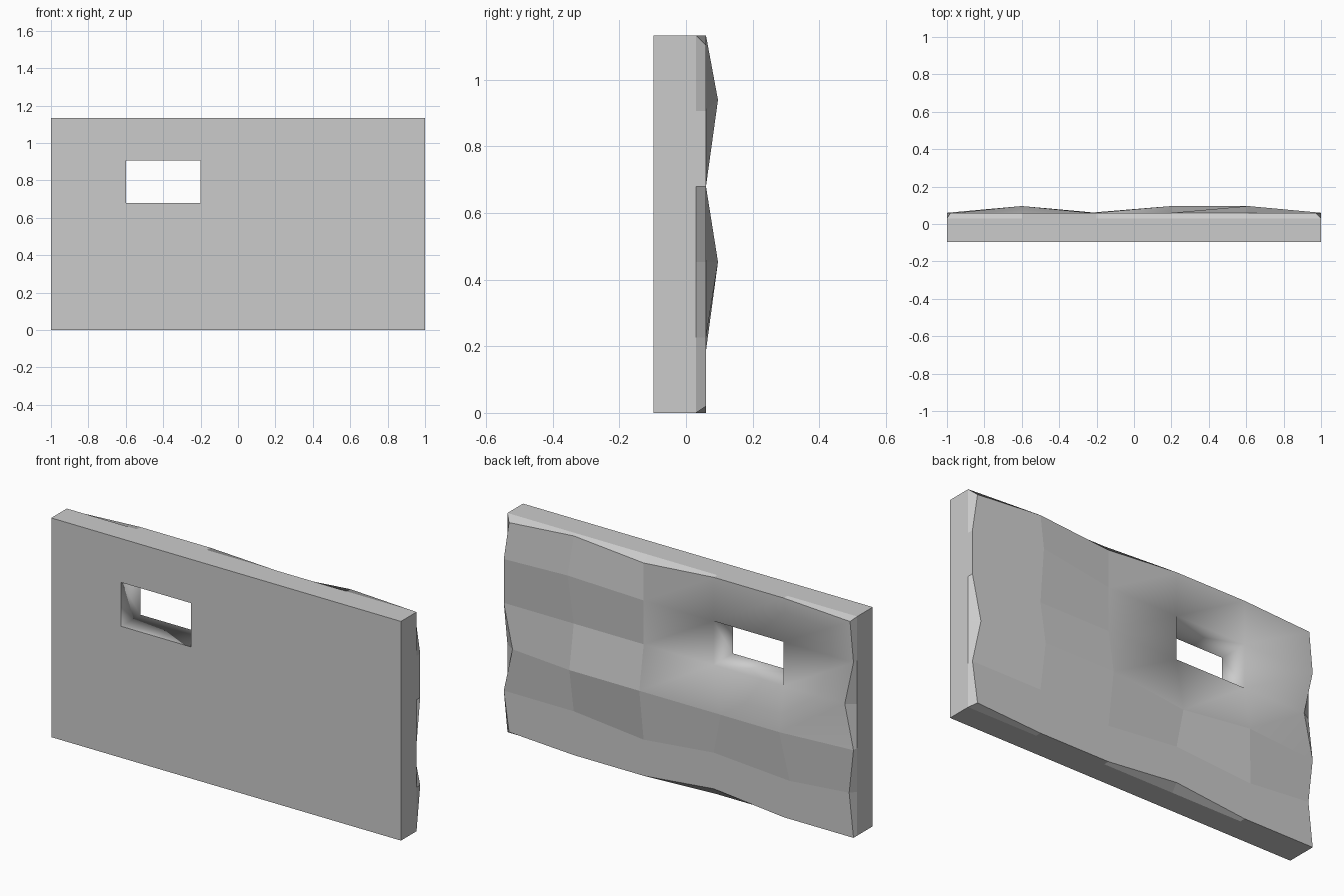
import bpy, bmesh

if "Cube" in bpy.data.objects:
    bpy.data.objects.remove(bpy.data.objects["Cube"])

N = 5
H = 1.133
HOLE = (1, 3)          # column, row of the window cell

# chipped and raised points of the rough back: (column, row) -> (dx, dy, dz)
rough = {
    (5, 5): (-.03, 0, -.03), (3, 5): (0, 0, -.033), (0, 5): (.02, 0, -.02),
    (5, 2): (-.05, 0, 0), (5, 0): (-.03, 0, .02),
    (0, 3): (.05, 0, 0), (0, 1): (.025, 0, 0), (2, 0): (0, 0, .04),
    (4, 4): (.01, .036, .033), (4, 2): (0, .036, 0), (3, 2): (0, .036, 0),
    (1, 2): (0, .036, 0), (3, 1): (0, 0, -.04),
    (2, 2): (-.04, 0, -.02), (1, 1): (-.035, 0, -.03),
}

bm = bmesh.new()


def point(i, k, y, offset=(0, 0, 0)):
    return bm.verts.new((-1 + 2 * i / N + offset[0], y + offset[1],
                         H * k / N + offset[2]))


cells = [(i, k) for i in range(N) for k in range(N)]
nodes = [(i, k) for i in range(N + 1) for k in range(N + 1)]
front = {n: point(*n, -.097) for n in nodes}
back = {n: point(*n, .06, rough.get(n, (0, 0, 0))) for n in nodes}


def loop(i, k):
    return [(i, k), (i + 1, k), (i + 1, k + 1), (i, k + 1)]


# flat front and rough back, both leaving the window cell open
for c in cells:
    if c == HOLE:
        continue
    bm.faces.new([front[n] for n in loop(*c)])
    f = bm.faces.new([back[n] for n in reversed(loop(*c))])
    f.smooth = max(abs(c[0] - HOLE[0]), abs(c[1] - HOLE[1])) <= 1

# window reveal
ring = loop(*HOLE)
for a, b in zip(ring, ring[1:] + ring[:1]):
    f = bm.faces.new([front[a], front[b], back[b], back[a]])
    f.smooth = True

# outer sides: straight slab edge, then a narrow chipped band
rim = ([(i, 0) for i in range(N)] + [(N, k) for k in range(N)] +
       [(i, N) for i in range(N, 0, -1)] + [(0, k) for k in range(N, 0, -1)])
mid = {n: point(*n, .03) for n in rim}
for a, b in zip(rim, rim[1:] + rim[:1]):
    bm.faces.new([front[a], mid[a], mid[b], front[b]])
    bm.faces.new([mid[a], back[a], back[b], mid[b]])

bmesh.ops.recalc_face_normals(bm, faces=bm.faces[:])
for e in bm.edges:
    if len(e.link_faces) == 2 and not all(f.smooth for f in e.link_faces):
        e.smooth = False
mesh = bpy.data.meshes.new("stone_wall")
bm.to_mesh(mesh)
bm.free()
wall = bpy.data.objects.new("stone_wall_with_window", mesh)
bpy.context.collection.objects.link(wall)
